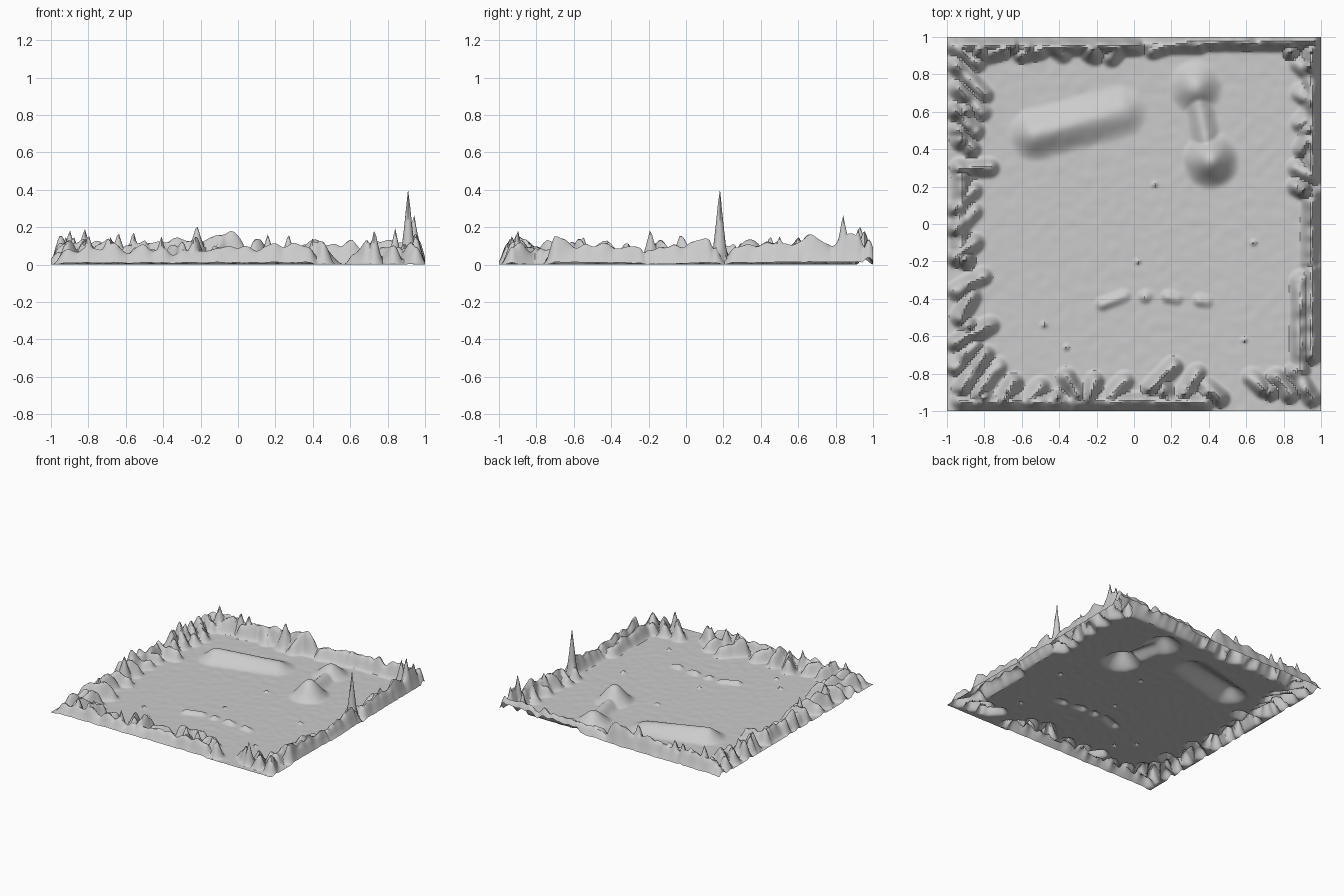
import bpy, random
from mathutils import Vector, noise

random.seed(4)
N = 176  # grid cells per side

# Ridge strokes of the rim: inner end -> outer end (x1, y1, x2, y2)
LEFT = [(-.84, .86, -.96, .95), (-.80, .69, -.95, .85), (-.81, .60, -.94, .72),
        (-.85, .50, -.95, .60), (-.87, .40, -.94, .50), (-.77, .30, -.93, .30),
        (-.86, .18, -.95, .08), (-.86, .07, -.95, -.03), (-.85, -.10, -.95, -.18),
        (-.81, -.28, -.95, -.36), (-.86, -.38, -.93, -.50), (-.77, -.54, -.95, -.64),
        (-.86, -.65, -.96, -.76), (-.79, -.70, -.92, -.88), (-.93, -.15, -.92, .25)]
BOTTOM = [(-.73, -.76, -.84, -.92), (-.64, -.85, -.70, -.93), (-.50, -.87, -.56, -.93),
          (-.36, -.82, -.30, -.92), (-.21, -.84, -.24, -.94), (-.05, -.84, -.12, -.92),
          (.21, -.76, .09, -.88), (.14, -.83, .18, -.93), (.34, -.80, .26, -.92),
          (.38, -.86, .46, -.93), (.63, -.82, .69, -.88), (.76, -.82, .83, -.91),
          (.86, -.79, .95, -.93), (-.93, -.95, .38, -.95)]
RIGHT = [(.89, -.30, .89, -.78), (.95, -.25, .95, -.70), (.94, -.20, .95, .12),
         (.87, .20, .95, .16), (.87, .30, .95, .26), (.90, .40, .95, .48),
         (.89, .54, .95, .60), (.89, .70, .95, .66), (.88, .86, .95, .80),
         (.95, .25, .95, .93)]
TOP = [(-.92, .95, .02, .95), (.0, .96, .35, .96), (.30, .975, .96, .975),
       (-.80, .90, -.70, .93), (-.60, .91, -.50, .93), (-.38, .91, -.42, .94),
       (-.21, .90, -.28, .95), (-.12, .89, -.08, .94), (.10, .93, .16, .95)]

# Sharp summits on the rim (x, y, height, radius)
PEAKS = [(.91, .18, .43, .05), (.94, .84, .29, .055), (-.82, .93, .20, .07),
         (-.64, .95, .19, .06), (-.56, .94, .19, .06), (-.22, .93, .22, .08),
         (-.41, -.93, .16, .05), (.16, -.90, .17, .06), (.27, -.91, .17, .06),
         (.40, -.90, .15, .06), (.73, -.90, .20, .05), (.84, .92, .20, .05),
         (-.90, -.19, .20, .06), (-.88, -.55, .17, .06), (.95, .92, .22, .05),
         (-.92, .45, .16, .07), (-.90, .60, .16, .06), (-.80, -.93, .17, .06),
         (.94, .50, .16, .07), (.95, .66, .17, .06), (-.68, -.90, .16, .05)]

# Soft hills on the plain: start, end, start height, end height, radius
HILLS = [(-.53, .48, -.07, .60, .085, .055, .15), (.41, .34, .41, .345, .135, .135, .16),
         (.33, .73, .33, .735, .09, .09, .15), (.34, .68, .39, .42, .05, .06, .09)]

# Low dunes and tiny bumps on the plain
DUNES = [(-.17, -.43, -.05, -.385), (.06, -.39, .065, -.385), (.18, -.39, .23, -.40), (.35, -.41, .39, -.415)]
SPECKS = [(.11, .21), (.64, -.10), (-.48, -.54), (-.36, -.66), (.59, -.62), (.02, -.20)]


def smooth(t):
    return t * t * (3 - 2 * t)


# Every feature: x1, y1, x2, y2, height1, height2, radius, kind
features = []
for s in LEFT + BOTTOM + RIGHT + TOP:
    a, b = random.uniform(.06, .10), random.uniform(.09, .14)
    features.append((*s, a, b, .062, "ridge"))
features += [(x, y, x, y, h, h, r, "peak") for x, y, h, r in PEAKS]
features += [(*h, "hill") for h in HILLS]
features += [(*d, .028, .02, .045, "hill") for d in DUNES]
features += [(x, y, x, y, .03, .03, .02, "peak") for x, y in SPECKS]


def height(x, y):
    z = .004 + .002 * noise.noise(Vector((x * 18, y * 18, 0)))
    top = 0
    rough = 1 + .55 * noise.noise(Vector((x * 13, y * 13, 5)))
    for x1, y1, x2, y2, h1, h2, r, kind in features:
        if not (min(x1, x2) - r < x < max(x1, x2) + r and min(y1, y2) - r < y < max(y1, y2) + r):
            continue
        dx, dy = x2 - x1, y2 - y1
        n = dx * dx + dy * dy
        t = max(0, min(1, ((x - x1) * dx + (y - y1) * dy) / n)) if n else 0
        d = ((x - x1 - t * dx) ** 2 + (y - y1 - t * dy) ** 2) ** .5
        if d >= r:
            continue
        h, k = h1 + (h2 - h1) * t, 1 - d / r
        if kind == "ridge":
            h *= smooth(k) * rough
        elif kind == "peak":
            h *= k ** 1.3
        else:
            h *= smooth(k)
        top = max(top, h)
    return max(0, z + top * .985)


# Terrain sheet: open underneath
verts, faces = [], []
for j in range(N + 1):
    for i in range(N + 1):
        x, y = -1 + 2 * i / N, -1 + 2 * j / N
        verts.append((x, y, height(x, y)))
for j in range(N):
    for i in range(N):
        a = j * (N + 1) + i
        faces.append((a, a + 1, a + N + 2, a + N + 1))
mesh = bpy.data.meshes.new("terrain")
mesh.from_pydata(verts, [], faces)
low = min(v.co.z for v in mesh.vertices)
for v in mesh.vertices:
    v.co.z -= low
terrain = bpy.data.objects.new("terrain", mesh)
bpy.context.collection.objects.link(terrain)
bpy.context.view_layer.objects.active = terrain
terrain.select_set(True)
bpy.ops.object.shade_smooth_by_angle(angle=.7)
